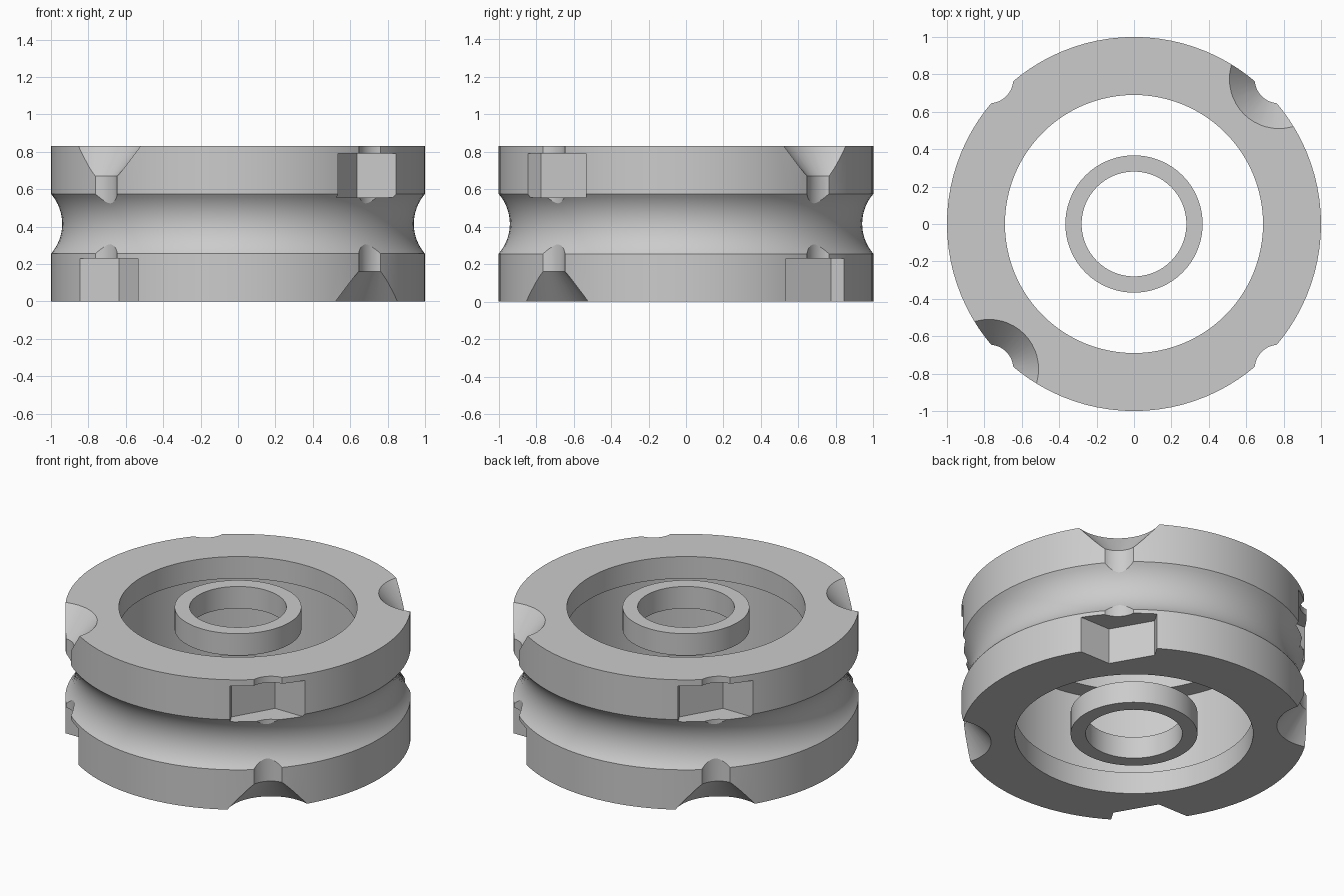
import bpy, bmesh, math
from mathutils import Matrix

if "Cube" in bpy.data.objects:
    bpy.data.objects.remove(bpy.data.objects["Cube"], do_unlink=True)

HEIGHT = 0.83
FLANGE = 0.14      # thickness of the inner lips and hub rings
BOLT = 0.775       # x and y distance of each bolt axis
SEGMENTS = 96

grey = bpy.data.materials.new("light grey")
grey.use_nodes = True
grey.diffuse_color = (0.6, 0.6, 0.6, 1)
grey.node_tree.nodes["Principled BSDF"].inputs["Base Color"].default_value = (0.6, 0.6, 0.6, 1)


def make_object(name, bm):
    bmesh.ops.recalc_face_normals(bm, faces=bm.faces)
    mesh = bpy.data.meshes.new(name)
    bm.to_mesh(mesh)
    bm.free()
    mesh.materials.append(grey)
    obj = bpy.data.objects.new(name, mesh)
    bpy.context.collection.objects.link(obj)
    return obj


def lathe(name, profile):
    """Revolve a closed (radius, z) profile about the z axis."""
    bm = bmesh.new()
    rings = []
    for i in range(SEGMENTS):
        a = math.tau * i / SEGMENTS
        rings.append([bm.verts.new((r * math.cos(a), r * math.sin(a), z)) for r, z in profile])
    n = len(profile)
    for i in range(SEGMENTS):
        a, b = rings[i], rings[(i + 1) % SEGMENTS]
        for j in range(n):
            k = (j + 1) % n
            bm.faces.new((a[j], b[j], b[k], a[k]))
    return make_object(name, bm)


def cutter(name, x, y, z0, z1, r0, r1, sides):
    bm = bmesh.new()
    bmesh.ops.create_cone(bm, cap_ends=True, segments=sides, radius1=r0, radius2=r1, depth=z1 - z0,
                          matrix=Matrix.Translation((x, y, (z0 + z1) / 2)))
    return make_object(name, bm)


def select_only(obj):
    bpy.ops.object.select_all(action='DESELECT')
    obj.select_set(True)
    bpy.context.view_layer.objects.active = obj


def cut(target, tool):
    select_only(target)
    mod = target.modifiers.new("cut", 'BOOLEAN')
    mod.operation = 'DIFFERENCE'
    mod.solver = 'EXACT'
    mod.object = tool
    bpy.ops.object.modifier_apply(modifier=mod.name)
    bpy.data.objects.remove(tool, do_unlink=True)


# Rim: rope groove outside, hollow chamber between two lips inside
mid, half, depth = 0.415, 0.16, 0.06
arc_r = (half ** 2 + depth ** 2) / (2 * depth)
sweep = math.asin(half / arc_r)
groove = []
for i in range(17):
    a = sweep * (i / 8 - 1)
    groove.append((1 - depth + arc_r - arc_r * math.cos(a), mid + arc_r * math.sin(a)))
LIP, CHAMBER = 0.69, 0.81
rim = lathe("grooved_rim", [(LIP, 0), (1, 0)] + groove + [
    (1, HEIGHT), (LIP, HEIGHT), (LIP, HEIGHT - FLANGE), (CHAMBER, HEIGHT - FLANGE),
    (CHAMBER, FLANGE), (LIP, FLANGE)])

# Bolt holes, countersinks and hexagonal nut pockets at the four corners
HOLE, SINK, HEX, OVER = 0.13, 0.265, 0.28, 0.05
slope = (SINK - HOLE) / 0.16 * OVER
for x in (-BOLT, BOLT):
    for y in (-BOLT, BOLT):
        cut(rim, cutter("hole_cutter", x, y, -OVER, HEIGHT + OVER, HOLE, HOLE, 48))
        if x * y > 0:
            sink = (HEIGHT - 0.16, HEIGHT + OVER, HOLE, SINK + slope)
            pocket = (-OVER, 0.23)
        else:
            sink = (-OVER, 0.16, SINK + slope, HOLE)
            pocket = (0.555, 0.79)
        cut(rim, cutter("sink_cutter", x, y, *sink, 48))
        nut = cutter("nut_cutter", 0, 0, *pocket, HEX, HEX, 6)
        # Put one hexagon corner on the x axis
        first = nut.data.vertices[0].co
        nut.data.transform(Matrix.Rotation(-math.atan2(first.y, first.x), 4, 'Z'))
        nut.data.transform(Matrix.Translation((x, y, 0)))
        cut(rim, nut)

# Hub rings, level with the top and bottom faces
parts = [rim]
for name, z in (("lower_hub_ring", 0), ("upper_hub_ring", HEIGHT - FLANGE)):
    parts.append(lathe(name, [(0.28, z), (0.367, z), (0.367, z + FLANGE), (0.28, z + FLANGE)]))

for part in parts:
    select_only(part)
    bpy.ops.object.shade_smooth_by_angle(angle=math.radians(25))
